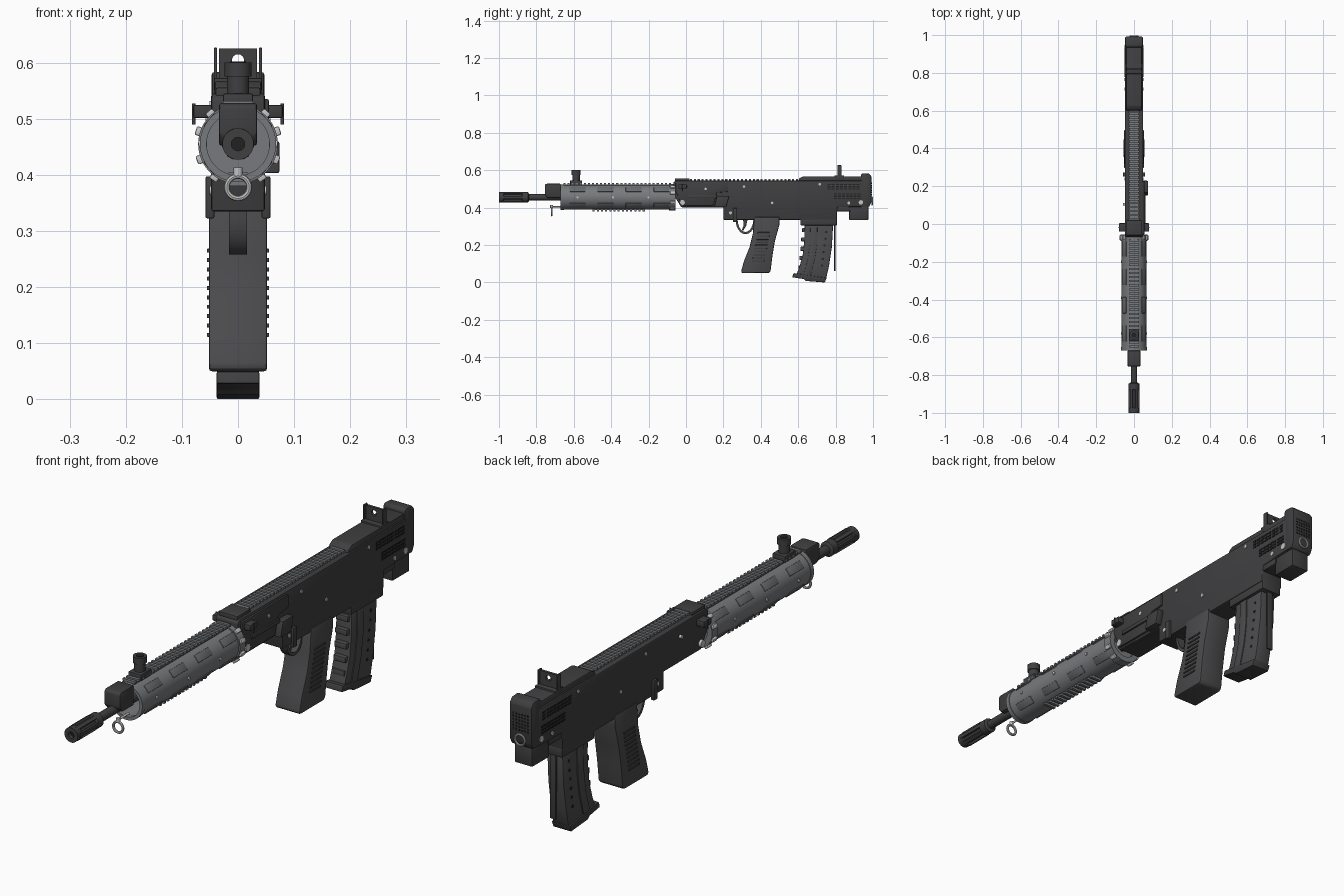
import bpy, bmesh, math
from mathutils import Matrix, Vector

if "Cube" in bpy.data.objects:
    bpy.data.objects.remove(bpy.data.objects["Cube"])


def material(name, r, g, b):
    m = bpy.data.materials.new(name)
    m.use_nodes = True
    m.diffuse_color = (r, g, b, 1)
    node = m.node_tree.nodes["Principled BSDF"]
    node.inputs["Base Color"].default_value = (r, g, b, 1)
    node.inputs["Roughness"].default_value = 0.6
    return m


BODY = material("charcoal body", 0.05, 0.05, 0.053)
GRIP = material("dark grey polymer", 0.07, 0.07, 0.074)
GREY = material("mid grey metal", 0.19, 0.195, 0.205)
PANEL = material("panel grey", 0.14, 0.143, 0.15)
LIGHT = material("light metal", 0.55, 0.55, 0.55)
BLACK = material("black recess", 0.015, 0.015, 0.016)
AXIS = 0.455  # height of the barrel line


def finish(name, bm, mat, bevel=0):
    """Bevel, set sharp edges by angle and link as an object."""
    bmesh.ops.recalc_face_normals(bm, faces=bm.faces)
    if bevel:
        hard = [e for e in bm.edges if e.calc_face_angle(0) > 0.5]
        bmesh.ops.bevel(bm, geom=hard, offset=bevel, segments=2, profile=0.5,
                        affect='EDGES', clamp_overlap=True)
    for f in bm.faces:
        f.smooth = True
    for e in bm.edges:
        e.smooth = e.calc_face_angle(0) < 0.6
    mesh = bpy.data.meshes.new(name)
    bm.to_mesh(mesh)
    bm.free()
    mesh.materials.append(mat)
    ob = bpy.data.objects.new(name, mesh)
    bpy.context.scene.collection.objects.link(ob)
    return ob


def boxes(name, items, mat, bevel=0):
    """Items are (centre, size) or (centre, size, matrix)."""
    bm = bmesh.new()
    for centre, size, *turn in items:
        m = Matrix.Translation(centre) @ Matrix.Diagonal((*size, 1))
        bmesh.ops.create_cube(bm, size=1, matrix=(turn[0] @ m) if turn else m)
    return finish(name, bm, mat, bevel)


def box(name, x, y, z, mat, bevel=0):
    lo, hi = zip(x, y, z)
    lo, hi = Vector(lo), Vector(hi)
    return boxes(name, [((lo + hi) / 2, hi - lo)], mat, bevel)


def rods(name, items, mat, segs=16):
    """Cylinders given by two end points and a radius."""
    bm = bmesh.new()
    for p, q, r in items:
        p, q = Vector(p), Vector(q)
        turn = (q - p).to_track_quat('Z', 'Y').to_matrix().to_4x4()
        bmesh.ops.create_cone(bm, cap_ends=True, segments=segs, radius1=r, radius2=r,
                              depth=(q - p).length, matrix=Matrix.Translation((p + q) / 2) @ turn)
    return finish(name, bm, mat)


def prism(name, outline, x0, x1, mat, bevel=0):
    """Side outline in (y, z), extruded across x."""
    bm = bmesh.new()
    face = bm.faces.new([bm.verts.new((x0, y, z)) for y, z in outline])
    out = bmesh.ops.extrude_face_region(bm, geom=[face])["geom"]
    bmesh.ops.translate(bm, vec=(x1 - x0, 0, 0),
                        verts=[v for v in out if isinstance(v, bmesh.types.BMVert)])
    return finish(name, bm, mat, bevel)


def lathe(name, profile, mat, z=AXIS, segs=40):
    """Closed (radius, y) profile turned about a lengthwise axis."""
    bm = bmesh.new()
    rings = []
    for i in range(segs):
        a = math.tau * i / segs
        rings.append([bm.verts.new((r * math.cos(a), y, z + r * math.sin(a))) for r, y in profile])
    n = len(profile)
    for i in range(segs):
        a, b = rings[i], rings[(i + 1) % segs]
        for j in range(n):
            k = (j + 1) % n
            bm.faces.new((a[j], a[k], b[k], b[j]))
    return finish(name, bm, mat)


def around(degrees):
    """Rotation about the barrel line; zero points to +x."""
    return Matrix.Translation((0, 0, AXIS)) @ Matrix.Rotation(-math.radians(degrees), 4, 'Y')


def steps(a, b, n):
    return [a + (b - a) * i / (n - 1) for i in range(n)]


# Muzzle device, barrel and gas block
lathe("muzzle_core", [(.012, -1), (.028, -1), (.028, -.975), (.021, -.972), (.021, -.88),
                      (.028, -.875), (.028, -.845), (.02, -.84), (.012, -.84)], BODY)
boxes("muzzle_fins", [((.021, -.93, 0), (.015, .11, .013), around(a)) for a in range(0, 360, 60)], BODY)
rods("muzzle_bore", [((0, -.985, AXIS), (0, -.85, AXIS), .0125)], BLACK)
rods("barrel", [((0, -.85, AXIS), (0, -.06, AXIS), .017)], BODY, 24)
prism("gas_block", [(-.755, .47), (-.755, .522), (-.745, .528), (-.67, .528), (-.67, .452), (-.74, .452)],
      -.034, .034, BODY, .005)

# Hollow handguard with rims, panels and rails
lathe("handguard", [(.066, -.655), (.066, -.07), (.022, -.07), (.022, -.1), (.058, -.1), (.058, -.655)], GREY, segs=48)
lathe("handguard_front_rim", [(.056, -.67), (.068, -.67), (.068, -.652), (.056, -.652)], GREY, segs=48)
lathe("handguard_collar", [(.05, -.09), (.071, -.09), (.071, -.055), (.05, -.055)], GREY, segs=48)
panel_angles = (40, 140, -40, -140)
boxes("handguard_panels", [((.064, y, 0), (.008, .085, .03), around(a))
                           for a in panel_angles for y in steps(-.58, -.13, 4)], PANEL, .002)
boxes("collar_lugs", [((.072, -.072, 0), (.014, .026, .016), around(a))
                      for a in (-55, -22, 18, 48, 132, 162, 202, 235)], LIGHT, .003)
rods("handguard_screws", [((s * .055, y, AXIS), (s * .07, y, AXIS), .006)
                          for s in (-1, 1) for y in steps(-.58, -.2, 3)], LIGHT)


def rail(name, y0, y1, z, up, half):
    """Ribbed accessory rail: a base strip with cross teeth."""
    n = round((y1 - y0) / .021)
    items = [((0, (y0 + y1) / 2, z - up * .008), (half * 1.5, y1 - y0, .016))]
    items += [((0, y, z + up * .004), (half * 2, .011, .008)) for y in steps(y0 + .006, y1 - .006, n)]
    boxes(name, items, GREY)


rail("handguard_top_rail", -.655, -.08, .524, 1, .027)
rail("handguard_bottom_rail", -.5, -.22, .388, -1, .024)
rail("receiver_top_rail", .02, .6, .546, 1, .029)

# Front sight and sling ring
box("front_sight_base", (-.027, .027), (-.62, -.555), (.52, .545), BODY, .004)
rods("front_sight_tower", [((0, -.588, .53), (0, -.588, .585), .02),
                           ((0, -.588, .575), (0, -.588, .6), .024)], BODY, 24)
rods("front_sight_opening", [((0, -.588, .59), (0, -.588, .602), .014)], BLACK)
ring = [(.02 + .005 * math.cos(a), -.718 + .005 * math.sin(a)) for a in steps(0, math.tau, 9)[:-1]]
lathe("front_sling_ring", ring, LIGHT, .378, 24)
rods("front_sling_stem", [((0, -.718, .398), (0, -.718, .413), .008),
                          ((0, -.718, .406), (0, -.655, .406), .004)], LIGHT)

# Receiver and lower housing
prism("receiver", [(-.068, .47), (-.068, .535), (-.055, .545), (.95, .545), (.95, .405), (.807, .402),
                   (.807, .335), (.2, .335), (.2, .402), (-.025, .402)], -.048, .048, BODY, .005)
box("receiver_front_cap", (-.04, .04), (-.06, .02), (.535, .556), BODY, .004)
plate = [(-.055, .485), (-.055, .535), (.225, .535), (.225, .485), (.165, .48), (.145, .41), (-.02, .41)]
prism("side_plate", plate, .04, .055, BODY, .003)
prism("bolt_handle", [(.165, .46), (.23, .46), (.215, .403), (.15, .403)], .045, .074, BODY, .004)
box("bolt_track", (.045, .061), (.0, .165), (.452, .468), BODY, .002)
boxes("selector_bars", [((s * .05, .262, .36), (.016, .022, .075)) for s in (-1, 1)], BODY, .003)
boxes("side_wings", [((s * .06, -.018, .513), (.04, .045, .024)) for s in (-1, 1)], BODY, .004)
rods("wing_pins", [((s * .079, -.018, .49), (s * .079, -.018, .527), .003) for s in (-1, 1)], BODY)
pins = [(-.02, .427, .014), (.105, .5, .007), (.31, .512, .007), (.46, .425, .007),
        (.715, .525, .007), (.87, .425, .008), (.935, .428, .012), (.238, .372, .008)]
rods("receiver_pins", [((s * .04, y, z), (s * (.058 if y < .2 else .051), y, z), r)
                       for s in (-1, 1) for y, z, r in pins], LIGHT)
vents = [(y, z) for y in steps(.765, .92, 8) for z in (.5, .512, .524)]
vents += [(y, z) for y in steps(.8, .925, 7) for z in (.449, .461, .473)]
boxes("receiver_vents", [((s * .048, y, z), (.004, .016, .007)) for s in (-1, 1) for y, z in vents], BLACK)

# Cheek rest, butt and rear sight
prism("cheek_rest", [(.6, .54), (.605, .556), (.625, .567), (.945, .567), (.945, .54)], -.042, .042, BODY, .005)
prism("butt_pad", [(.935, .405), (.935, .578), (.945, .584), (.98, .582), (.992, .565), (.992, .43), (.98, .405)],
      -.047, .047, BODY, .006)
box("butt_lower_block", (-.038, .038), (.872, .975), (.333, .41), BODY, .005)
box("butt_link", (-.042, .042), (.8, .88), (.38, .41), BODY, .003)
rods("butt_holes", [((x, .985, z), (x, .9935, z), .004)
                    for x in steps(-.03, .03, 6) for z in steps(.47, .53, 6)], BLACK, 8)
ring = [(.02 + .004 * math.cos(a), .995 + .004 * math.sin(a)) for a in steps(0, math.tau, 9)[:-1]]
lathe("rear_sling_ring", ring, LIGHT, .435, 24)
for side, label in ((-1, "right"), (1, "left")):
    # half of the aperture plate, with a half-round notch in its inner edge
    bm = bmesh.new()
    arc = [(.011 * math.cos(a), .604 + .011 * math.sin(a)) for a in steps(math.pi / 2, -math.pi / 2, 9)]
    pts = [(0, .555), (.034, .555), (.034, .625), (0, .625)] + arc
    f = bm.faces.new([bm.verts.new((side * x, .815, z)) for x, z in pts])
    out = bmesh.ops.extrude_face_region(bm, geom=[f])["geom"]
    bmesh.ops.translate(bm, vec=(0, .01, 0), verts=[v for v in out if isinstance(v, bmesh.types.BMVert)])
    finish("rear_sight_plate_" + label, bm, BODY)
boxes("rear_sight_guards", [((s * .04, .82, .592), (.006, .022, .07)) for s in (-1, 1)], BODY, .002)
box("rear_sight_base", (-.043, .043), (.795, .845), (.55, .573), BODY, .003)

# Pistol grip with ribs, trigger and guard
prism("pistol_grip", [(.365, .35), (.357, .26), (.34, .19), (.31, .115), (.295, .06), (.3, .05), (.442, .05),
                      (.452, .06), (.462, .14), (.475, .22), (.5, .31), (.5, .35)], -.052, .052, GRIP, .008)
boxes("grip_ribs", [((s * .052, .415 - (.26 - z) * .2, z), (.007, .065, .007))
                    for s in (-1, 1) for z in steps(.115, .265, 10)], BODY, .001)
arc = steps(math.pi, math.tau, 14)
guard = [(.318 + .053 * math.cos(a), .338 + .08 * math.sin(a)) for a in arc]
guard += [(.318 + .042 * math.cos(a), .338 + .068 * math.sin(a)) for a in reversed(arc)]
prism("trigger_guard", guard, -.016, .016, GRIP)
prism("trigger", [(.305, .34), (.308, .305), (.298, .28), (.308, .278), (.322, .305), (.33, .34)],
      -.008, .008, BODY, .002)

# Curved magazine
box("magazine_well", (-.045, .045), (.612, .807), (.305, .345), BODY, .005)
prism("magazine", [(.635, .32), (.632, .22), (.623, .14), (.605, .08), (.588, .035), (.748, .015),
                   (.765, .09), (.78, .19), (.787, .32)], -.033, .033, GRIP, .004)
prism("magazine_spine", [(.665, .32), (.662, .2), (.65, .12), (.627, .04), (.665, .036),
                         (.688, .12), (.7, .2), (.703, .32)], -.037, .037, GRIP, .002)
prism("magazine_floor", [(.568, .028), (.575, .05), (.752, .024), (.742, .0), (.64, .008), (.63, .018)],
      -.038, .038, BODY, .003)
bands = steps(.08, .28, 5)
boxes("magazine_ribs", [((0, .613 + (z - .08) * .1, z), (.05, .024, .022)) for z in bands], GRIP, .003)
rods("magazine_holes", [((s * .03, .725 + (z - .08) * .13, z), (s * .0345, .725 + (z - .08) * .13, z), .006)
                        for s in (-1, 1) for z in steps(.09, .27, 6)], BLACK, 10)
box("magazine_rear_strip", (-.012, .012), (.79, .798), (.06, .32), BODY, .001)
